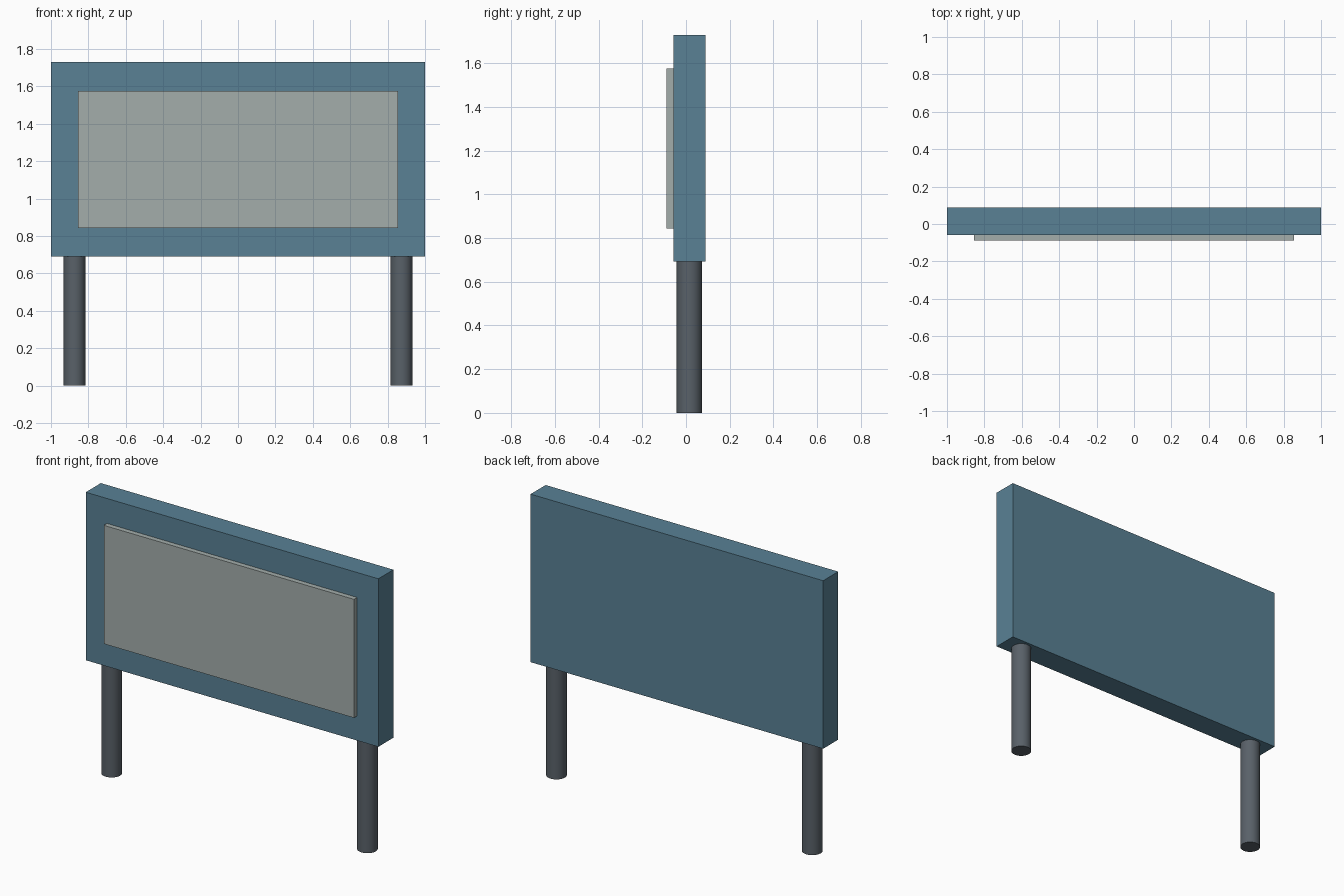
import bpy
import math

if "Cube" in bpy.data.objects:
    bpy.data.objects.remove(bpy.data.objects["Cube"])


def material(name, rgb):
    m = bpy.data.materials.new(name)
    m.diffuse_color = (*rgb, 1.0)
    m.use_nodes = True
    m.node_tree.nodes["Principled BSDF"].inputs["Base Color"].default_value = m.diffuse_color
    return m


def box(name, lo, hi, mat):
    centre = [(a + b) / 2 for a, b in zip(lo, hi)]
    bpy.ops.mesh.primitive_cube_add(size=1, location=centre)
    ob = bpy.context.object
    ob.name = name
    ob.scale = [b - a for a, b in zip(lo, hi)]
    bpy.ops.object.transform_apply(location=False, rotation=False, scale=True)
    ob.data.materials.append(mat)
    return ob


def post(name, x, y, radius, height, mat):
    bpy.ops.mesh.primitive_cylinder_add(vertices=32, radius=radius, depth=height,
                                        location=(x, y, height / 2))
    ob = bpy.context.object
    ob.name = name
    ob.data.materials.append(mat)
    bpy.ops.object.shade_smooth_by_angle(angle=math.radians(30))
    return ob


blue = material("blue_paint", (0.10, 0.22, 0.30))
pale = material("pale_panel", (0.37, 0.42, 0.41))
steel = material("dark_steel", (0.10, 0.12, 0.14))

# Sign board
box("board", (-1.0, -0.058, 0.692), (1.0, 0.089, 1.73), blue)

# Raised panel on the front face
box("front_panel", (-0.855, -0.089, 0.844), (0.855, -0.057, 1.576), pale)

# Support posts, mirrored left and right
for side, sign in (("left", -1), ("right", 1)):
    post(side + "_post", sign * 0.874, 0.0155, 0.058, 0.693, steel)
